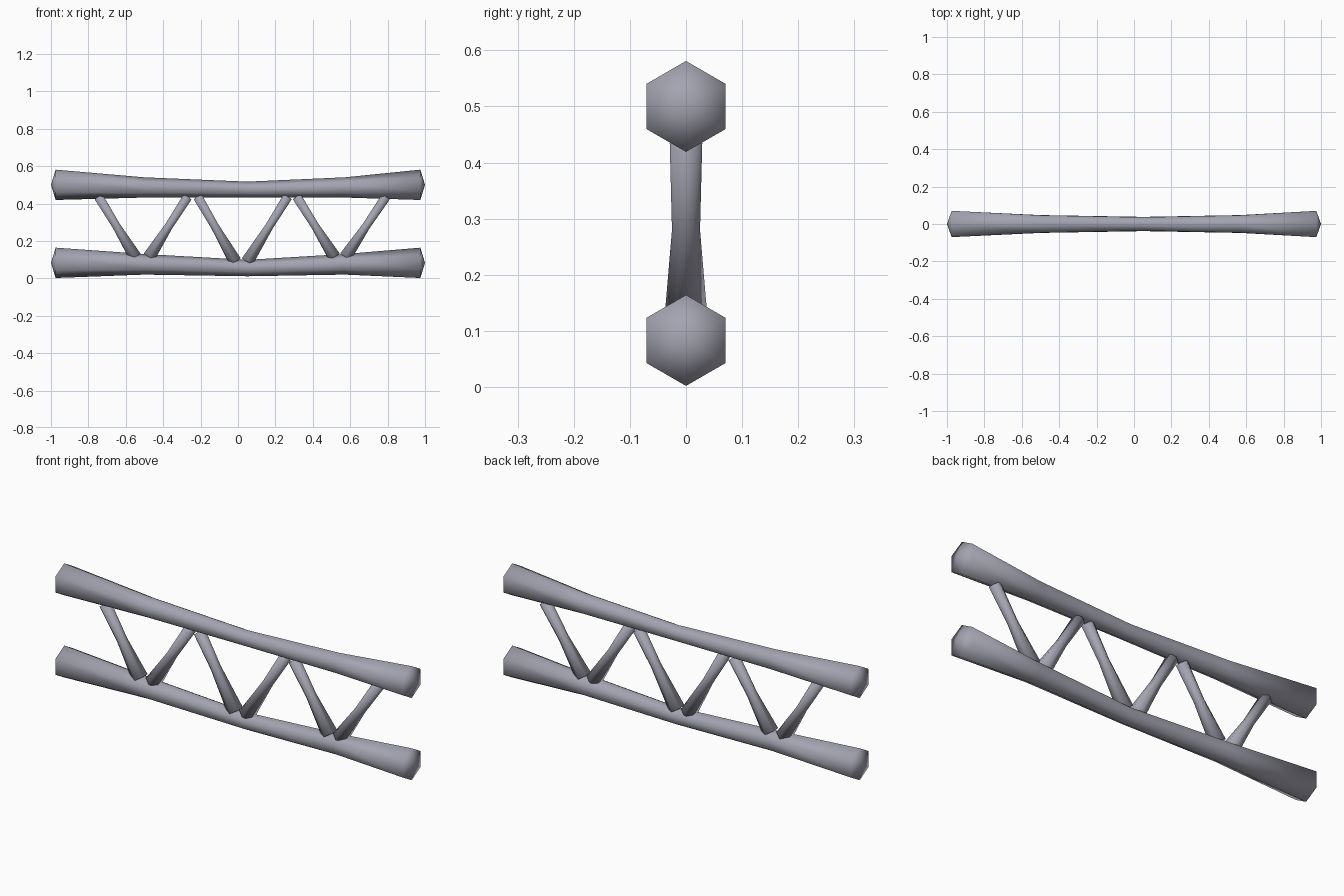
import bpy, bmesh, math
from mathutils import Vector

if "Cube" in bpy.data.objects:
    bpy.data.objects.remove(bpy.data.objects["Cube"])

steel = bpy.data.materials.new("steel")
steel.diffuse_color = (0.37, 0.37, 0.44, 1)
steel.use_nodes = True
steel.node_tree.nodes["Principled BSDF"].inputs["Base Color"].default_value = steel.diffuse_color

def tube(name, rings, tip, phase=0):
    """Six-sided tapered tube in the xz plane: rings = (x, z, radius), pointed ends."""
    bm = bmesh.new()
    pts = [Vector((x, 0, z)) for x, z, r in rings]
    axis = (pts[-1] - pts[0]).normalized()
    side = Vector((0, 1, 0))
    up = side.cross(axis)
    angles = [phase + i * math.pi / 3 for i in range(6)]
    loops = []
    for p, (_, _, r) in zip(pts, rings):
        loops.append([bm.verts.new(p + r * (math.cos(a) * up + math.sin(a) * side))
                      for a in angles])
    for a, b in zip(loops, loops[1:]):
        for i in range(6):
            j = (i + 1) % 6
            bm.faces.new((a[i], a[j], b[j], b[i]))
    for loop, p, s in ((loops[0], pts[0], -1), (loops[-1], pts[-1], 1)):
        pole = bm.verts.new(p + axis * s * tip)
        for i in range(6):
            bm.faces.new((loop[i], loop[(i + 1) % 6], pole))
    bmesh.ops.recalc_face_normals(bm, faces=bm.faces)
    for f in bm.faces:
        f.smooth = True
    mesh = bpy.data.meshes.new(name)
    bm.to_mesh(mesh)
    bm.free()
    mesh.materials.append(steel)
    obj = bpy.data.objects.new(name, mesh)
    bpy.context.collection.objects.link(obj)

# Chords: thick at the ends, waisted in the middle
tube("upper_chord", [(-0.975, 0.50, 0.081), (-0.5, 0.486, 0.054), (0.05, 0.475, 0.042),
                     (0.57, 0.486, 0.054), (0.975, 0.50, 0.081)], 0.025)
tube("lower_chord", [(-0.975, 0.083, 0.081), (-0.5, 0.075, 0.055), (0.05, 0.055, 0.044),
                     (0.57, 0.075, 0.055), (0.975, 0.083, 0.081)], 0.025)

# Zigzag braces: (top x, bottom x, bottom z)
braces = [(-0.745, -0.55, 0.115), (-0.27, -0.475, 0.115), (-0.215, -0.015, 0.09),
          (0.265, 0.05, 0.09), (0.315, 0.515, 0.115), (0.79, 0.575, 0.115)]
for n, (xt, xb, zb) in enumerate(braces, 1):
    zt = 0.435
    t = (0.28 - zb) / (zt - zb)
    tube(f"brace_{n}", [(xb, zb, 0.039), (xb + (xt - xb) * t, 0.28, 0.025),
                        (xt, zt, 0.029)], 0.005, math.pi / 6)
